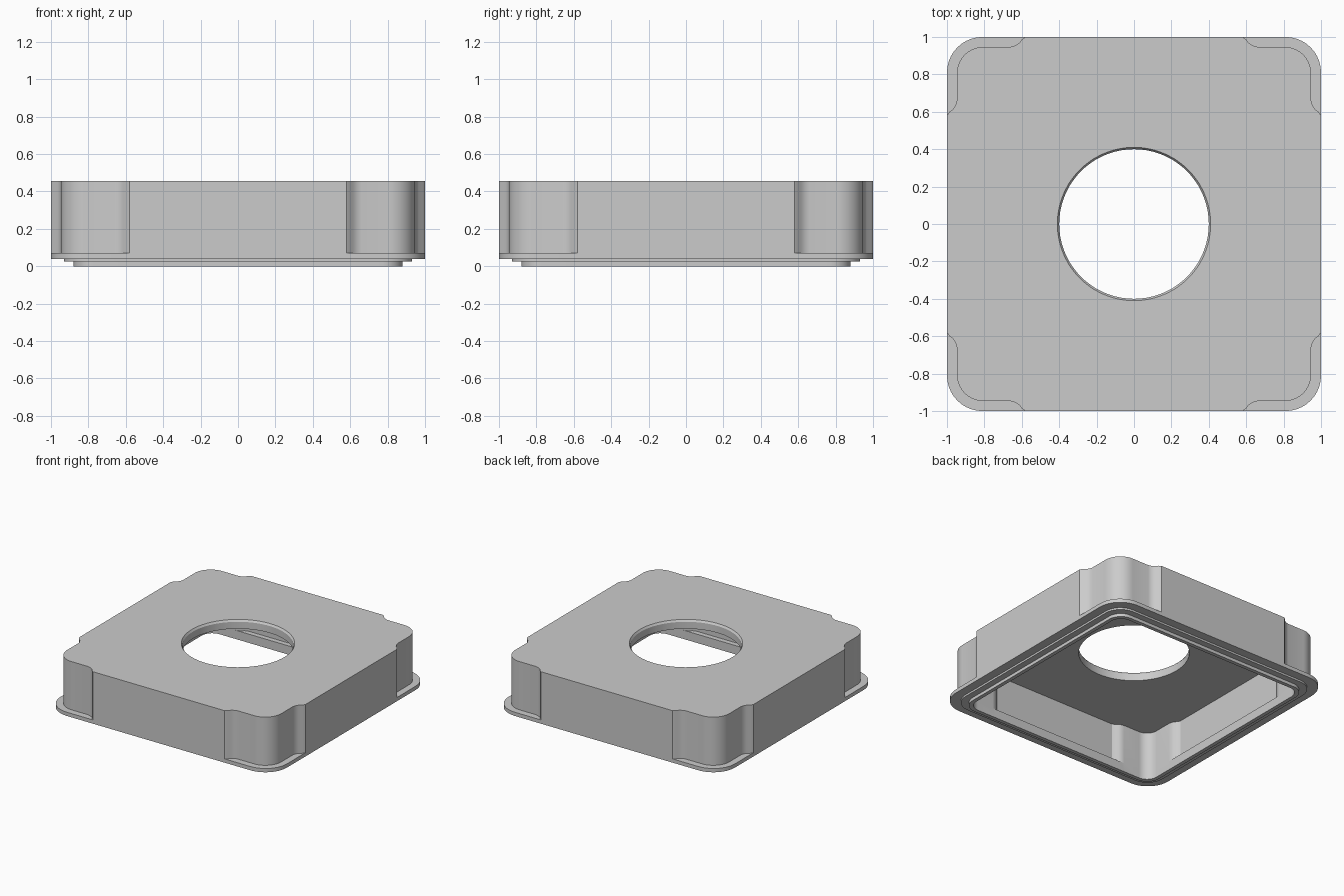
import bpy, bmesh, math
from mathutils import Matrix, Vector

if "Cube" in bpy.data.objects:
    bpy.data.objects.remove(bpy.data.objects["Cube"])


def outline(side, corner, start, centre):
    """Square outline with rounded corners set in from the sides (one quarter, turned four times)."""
    step = side - corner
    quarter = []
    # Straight side, spaced evenly by angle
    a0 = math.atan2(start, side)
    for i in range(13):
        quarter.append(Vector((side * math.tan(-a0 + 2 * a0 * i / 12), -side)))
    # Curved step in to the corner
    for dx, f in ((0.02, 0.27), (0.035, 0.64), (0.06, 0.91), (0.08, 1.0)):
        quarter.append(Vector((start + dx, -side + step * f)))
    # Corner arc
    r = corner - centre
    for i in range(11):
        a = -math.pi / 2 + math.pi / 2 * i / 10
        quarter.append(Vector((centre + r * math.cos(a), -centre + r * math.sin(a))))
    # Curved step back out
    for dx, f in ((0.08, 1.0), (0.06, 0.91), (0.035, 0.64), (0.02, 0.27)):
        quarter.append(Vector((side - step * f, -start - dx)))
    return [Matrix.Rotation(k * math.pi / 2, 2) @ p for k in range(4) for p in quarter]


def circle(radius, guide):
    return [p.normalized() * radius for p in guide]


wall = outline(1.0, 0.947, 0.58, 0.805)
flange = outline(1.0, 1.0, 0.58, 0.81)
step_ring = outline(0.93, 0.93, 0.56, 0.79)
lip_outer = outline(0.88, 0.88, 0.54, 0.77)
lip_inner = outline(0.85, 0.85, 0.54, 0.76)
cavity = outline(0.89, 0.85, 0.54, 0.76)

# Closed sequence of rings: hole, top, wall, flange, lip, cavity, ceiling
rings = [
    (circle(0.40, wall), 0.385),
    (circle(0.40, wall), 0.44),
    (circle(0.41, wall), 0.455),
    (wall, 0.455),
    (wall, 0.07),
    (flange, 0.07),
    (flange, 0.04),
    (step_ring, 0.04),
    (step_ring, 0.025),
    (lip_outer, 0.025),
    (lip_outer, 0.0),
    (lip_inner, 0.0),
    (lip_inner, 0.07),
    (cavity, 0.07),
    (cavity, 0.385),
]

bm = bmesh.new()
loops = [[bm.verts.new((p.x, p.y, z)) for p in pts] for pts, z in rings]
for a, b in zip(loops, loops[1:] + loops[:1]):
    n = len(a)
    for i in range(n):
        j = (i + 1) % n
        bm.faces.new((a[i], a[j], b[j], b[i]))
bmesh.ops.remove_doubles(bm, verts=bm.verts, dist=0.0005)
bmesh.ops.recalc_face_normals(bm, faces=bm.faces)

mesh = bpy.data.meshes.new("housing_cover")
bm.to_mesh(mesh)
bm.free()
cover = bpy.data.objects.new("housing_cover", mesh)
bpy.context.collection.objects.link(cover)

grey = bpy.data.materials.new("light_grey")
grey.diffuse_color = (0.6, 0.6, 0.6, 1.0)
grey.use_nodes = True
grey.node_tree.nodes["Principled BSDF"].inputs["Base Color"].default_value = grey.diffuse_color
mesh.materials.append(grey)

bpy.context.view_layer.objects.active = cover
cover.select_set(True)
bpy.ops.object.shade_smooth_by_angle(angle=math.radians(28))
